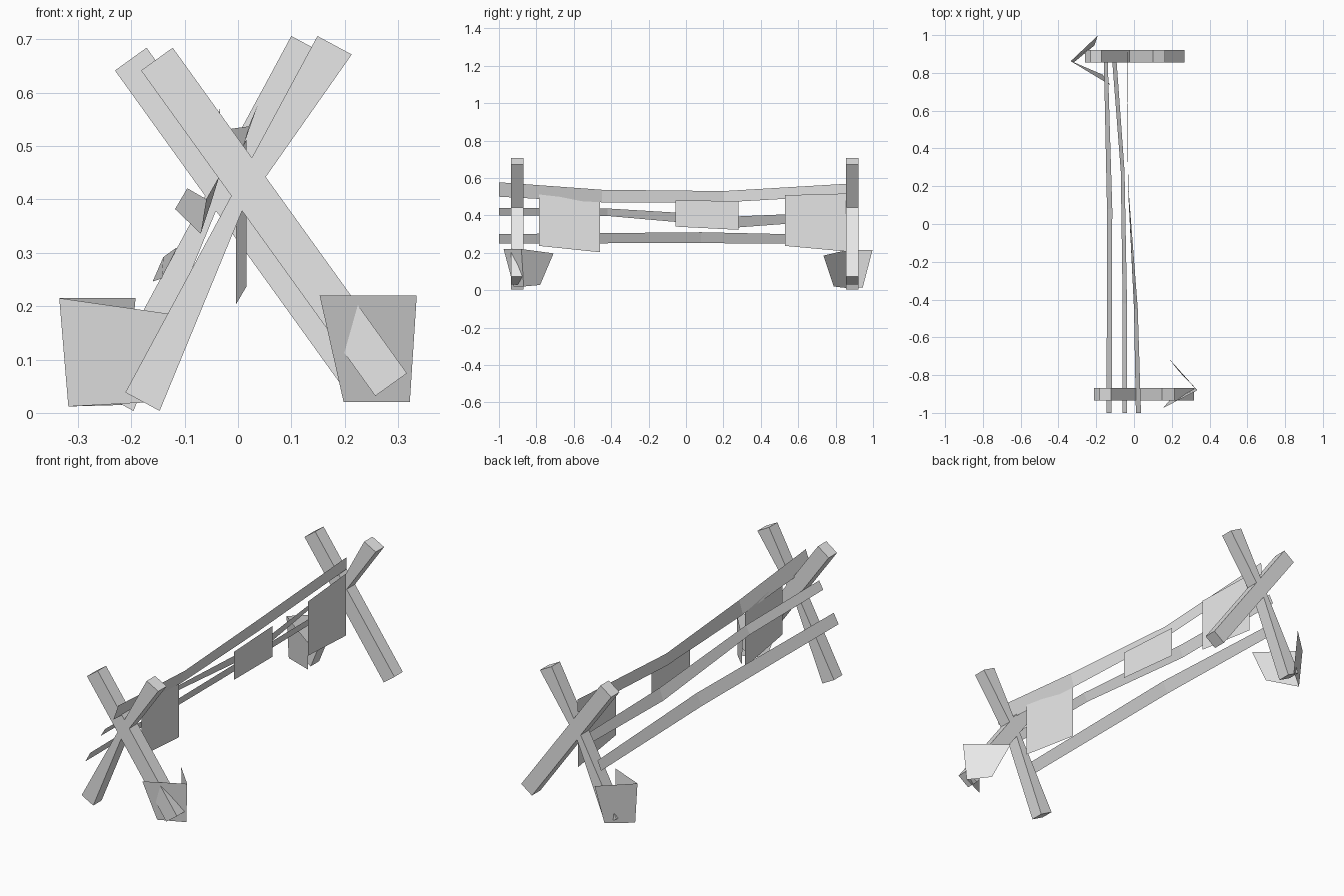
import bpy
import bmesh
from mathutils import Vector

cube = bpy.data.objects.get("Cube")
if cube:
    bpy.data.objects.remove(cube, do_unlink=True)

grey = bpy.data.materials.new("light_grey")
grey.use_nodes = True
grey.diffuse_color = (0.8, 0.8, 0.8, 1)
grey.node_tree.nodes["Principled BSDF"].inputs["Base Color"].default_value = (0.8, 0.8, 0.8, 1)


def finish(name, bm):
    mesh = bpy.data.meshes.new(name)
    bm.to_mesh(mesh)
    bm.free()
    mesh.materials.append(grey)
    obj = bpy.data.objects.new(name, mesh)
    bpy.context.collection.objects.link(obj)
    return obj


def beam(name, start, end, y, notch=0.0, width=0.073, depth=0.066):
    """Square timber in an upright plane; notch thins its lower side midway."""
    a, b = Vector((start[0], y, start[1])), Vector((end[0], y, end[1]))
    side = (b - a).normalized().cross(Vector((0, 1, 0)))
    back = Vector((0, depth / 2, 0))
    half = width / 2
    bm = bmesh.new()
    rings = [[bm.verts.new(a.lerp(b, t) + side * s + back * j)
              for s, j in ((-half, -1), (lower, -1), (lower, 1), (-half, 1))]
             for t, lower in ((0, half), (0.467, half - notch), (1, half))]
    bm.faces.new(rings[0])
    bm.faces.new(rings[-1][::-1])
    for r, q in zip(rings, rings[1:]):
        for i in range(4):
            k = (i + 1) % 4
            bm.faces.new((r[i], q[i], q[k], r[k]))
    bmesh.ops.recalc_face_normals(bm, faces=bm.faces)
    finish(name, bm)


def strip(name, pairs):
    """Thin board or sheet through successive (lower, upper) edge points."""
    bm = bmesh.new()
    rows = [[bm.verts.new(p) for p in pair] for pair in pairs]
    for (a, b), (c, d) in zip(rows, rows[1:]):
        bm.faces.new((a, c, d, b))
    finish(name, bm)


# Crossed end frames
for label, y, shift in (("front", -0.902, 0), ("back", 0.888, -0.049)):
    beam(label + "_falling_beam", (-0.152 + shift, 0.663), (0.287 + shift, 0.053), y)
    beam(label + "_rising_beam", (0.181 + shift, 0.689), (-0.179 + shift, 0.021), y, notch=0.042)

# Long sagging rails
strip("top_rail", [((0.010, -1, 0.500), (0.037, -1, 0.577)),
                   ((0.000, -0.45, 0.470), (0.020, -0.45, 0.537)),
                   ((-0.032, 0.20, 0.470), (-0.030, 0.20, 0.530)),
                   ((-0.038, 0.91, 0.510), (-0.035, 0.91, 0.572))])
strip("middle_rail", [((-0.060, -1, 0.400), (-0.037, -1, 0.440)),
                      ((-0.060, -0.42, 0.397), (-0.037, -0.42, 0.437)),
                      ((-0.070, 0.28, 0.336), (-0.050, 0.28, 0.395)),
                      ((-0.118, 0.90, 0.382), (-0.095, 0.90, 0.421))])
strip("lower_rail", [((-0.145, -1, 0.250), (-0.118, -1, 0.300)),
                     ((-0.143, 0.08, 0.252), (-0.115, 0.08, 0.310)),
                     ((-0.160, 0.90, 0.246), (-0.140, 0.90, 0.292))])

# Hanging panels in one line: near and far ends as (y, bottom, top)
panels = {"front_panel": ((-0.785, 0.237, 0.512), (-0.46, 0.203, 0.475)),
          "middle_panel": ((-0.055, 0.340, 0.480), (0.28, 0.323, 0.477)),
          "back_panel": ((0.53, 0.237, 0.508), (0.86, 0.207, 0.517))}
for name, ends in panels.items():
    strip(name, [((x, y, low), (x, y, high))
                 for x, (y, low, high) in zip((0.016, -0.004), ends)])

# Folded sheets wrapped around two of the feet
strip("front_foot_sheet", [((0.198, -0.922, 0.020), (0.153, -0.975, 0.220)),
                           ((0.322, -0.868, 0.020), (0.335, -0.880, 0.220)),
                           ((0.238, -0.780, 0.028), (0.181, -0.708, 0.197))])
strip("back_foot_sheet", [((-0.210, 0.945, 0.015), (-0.192, 0.997, 0.215)),
                          ((-0.318, 0.856, 0.012), (-0.335, 0.862, 0.215)),
                          ((-0.165, 0.790, 0.020), (-0.125, 0.735, 0.185))])
